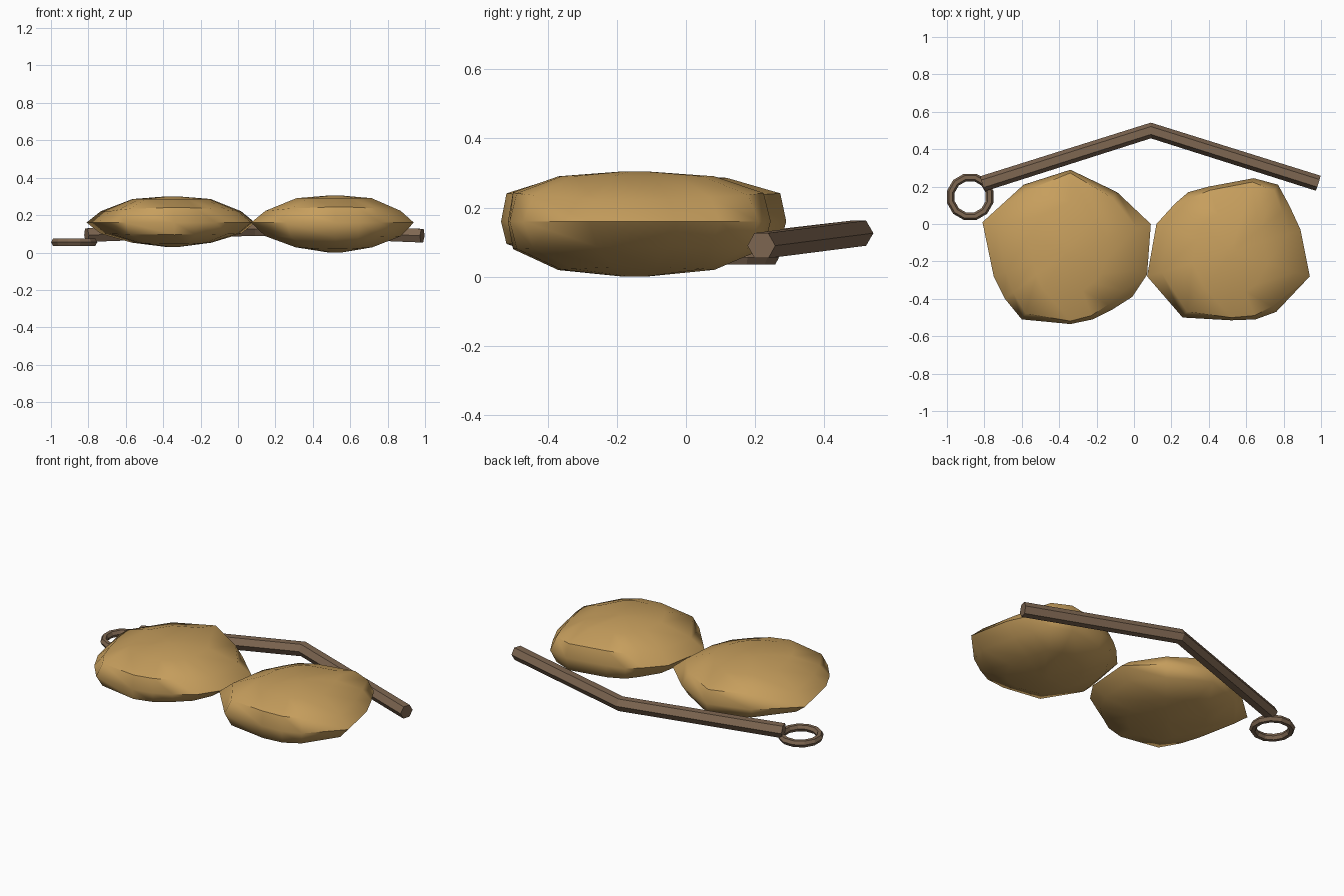
import bpy, bmesh, math
from mathutils import Vector

if "Cube" in bpy.data.objects:
    bpy.data.objects.remove(bpy.data.objects["Cube"])


def material(name, color):
    m = bpy.data.materials.new(name)
    m.diffuse_color = (*color, 1)
    m.use_nodes = True
    m.node_tree.nodes["Principled BSDF"].inputs["Base Color"].default_value = m.diffuse_color
    return m


TAN = material("tan", (0.57, 0.345, 0.11))
BROWN = material("brown", (0.21, 0.135, 0.083))


def build(name, rings, mat, closed=False, smooth=None):
    """Skin a list of equal-length vertex rings; cap the ends or close the loop."""
    bm = bmesh.new()
    loops = [[bm.verts.new(p) for p in ring] for ring in rings]
    n = len(loops[0])
    pairs = list(zip(loops, loops[1:]))
    if closed:
        pairs.append((loops[-1], loops[0]))
    else:
        bm.faces.new(loops[0])
        bm.faces.new(loops[-1])
    for a, b in pairs:
        for i in range(n):
            j = (i + 1) % n
            bm.faces.new((a[i], a[j], b[j], b[i]))
    bmesh.ops.recalc_face_normals(bm, faces=bm.faces)
    me = bpy.data.meshes.new(name)
    bm.to_mesh(me)
    bm.free()
    me.materials.append(mat)
    ob = bpy.data.objects.new(name, me)
    bpy.context.collection.objects.link(ob)
    if smooth:
        bpy.ops.object.select_all(action='DESELECT')
        ob.select_set(True)
        bpy.context.view_layer.objects.active = ob
        bpy.ops.object.shade_smooth_by_angle(angle=math.radians(smooth))
    return ob


def lump(name, outline, centre, up, down):
    """Flattened lump: wedge-like at the sides, blunt at front and back."""
    c = Vector(centre)

    def ring(side, blunt, height, s_end, h_end):
        pts = []
        for x, y in outline:
            d = Vector((x, y, c.z)) - c
            k = (d.y / d.length) ** 2
            s = side + (s_end - side) * k
            h = height + (h_end - height) * k
            pts.append(c + d * s + Vector((0, 0, h * blunt)))
        return pts

    rings = [ring(0.08, -down, 1.0, 0.08, 1.0),
             ring(0.46, -down, 0.82, 0.60, 0.88),
             ring(0.82, -down, 0.45, 0.96, 0.50),
             ring(1.0, 0, 0, 1.0, 0),
             ring(0.82, up, 0.42, 0.96, 0.58),
             ring(0.45, up, 0.90, 0.60, 0.90),
             ring(0.08, up, 1.0, 0.08, 1.0)]
    return build(name, rings, TAN, smooth=50)


# Two flattened lumps
lump("left_lump", [(-0.81, 0.01), (-0.59, 0.21), (-0.34, 0.29), (-0.09, 0.17),
                   (0.09, 0.0), (0.07, -0.27), (-0.01, -0.39), (-0.12, -0.46),
                   (-0.22, -0.51), (-0.34, -0.535), (-0.60, -0.51),
                   (-0.69, -0.40), (-0.75, -0.28)],
     (-0.35, -0.14, 0.16), 0.14, 0.13)
lump("right_lump", [(0.12, 0.0), (0.22, 0.11), (0.29, 0.17), (0.40, 0.20),
                    (0.64, 0.245), (0.77, 0.21), (0.83, 0.10), (0.89, -0.03),
                    (0.94, -0.28), (0.76, -0.47), (0.65, -0.51),
                    (0.52, -0.515), (0.26, -0.50), (0.07, -0.28)],
     (0.52, -0.15, 0.16), 0.145, 0.16)

# Bent hexagonal rod with a mitred elbow
path = [Vector((-0.81, 0.215, 0.093)), Vector((0.09, 0.50, 0.126)),
        Vector((0.985, 0.218, 0.09))]
dirs = [(path[1] - path[0]).normalized(), (path[2] - path[1]).normalized()]
tangents = [dirs[0], (dirs[0] + dirs[1]).normalized(), dirs[1]]
rod = []
for p, t in zip(path, tangents):
    across = Vector((0, 0, 1)).cross(t).normalized()
    above = t.cross(across)
    rod.append([p + 0.042 * (math.cos(a) * across + math.sin(a) * above)
                for a in (math.pi / 3 * i for i in range(6))])
build("bent_rod", rod, BROWN)

# Ring at the left end of the rod
ring = []
for i in range(12):
    a = math.tau * (i + 0.5) / 12
    ring.append([])
    for j in range(6):
        b = math.tau * j / 6
        r = 0.107 + 0.021 * math.cos(b)
        ring[-1].append((-0.876 + r * math.cos(a), 0.145 + r * math.sin(a),
                         0.055 + 0.022 * math.sin(b)))
build("end_ring", ring, BROWN, closed=True)
